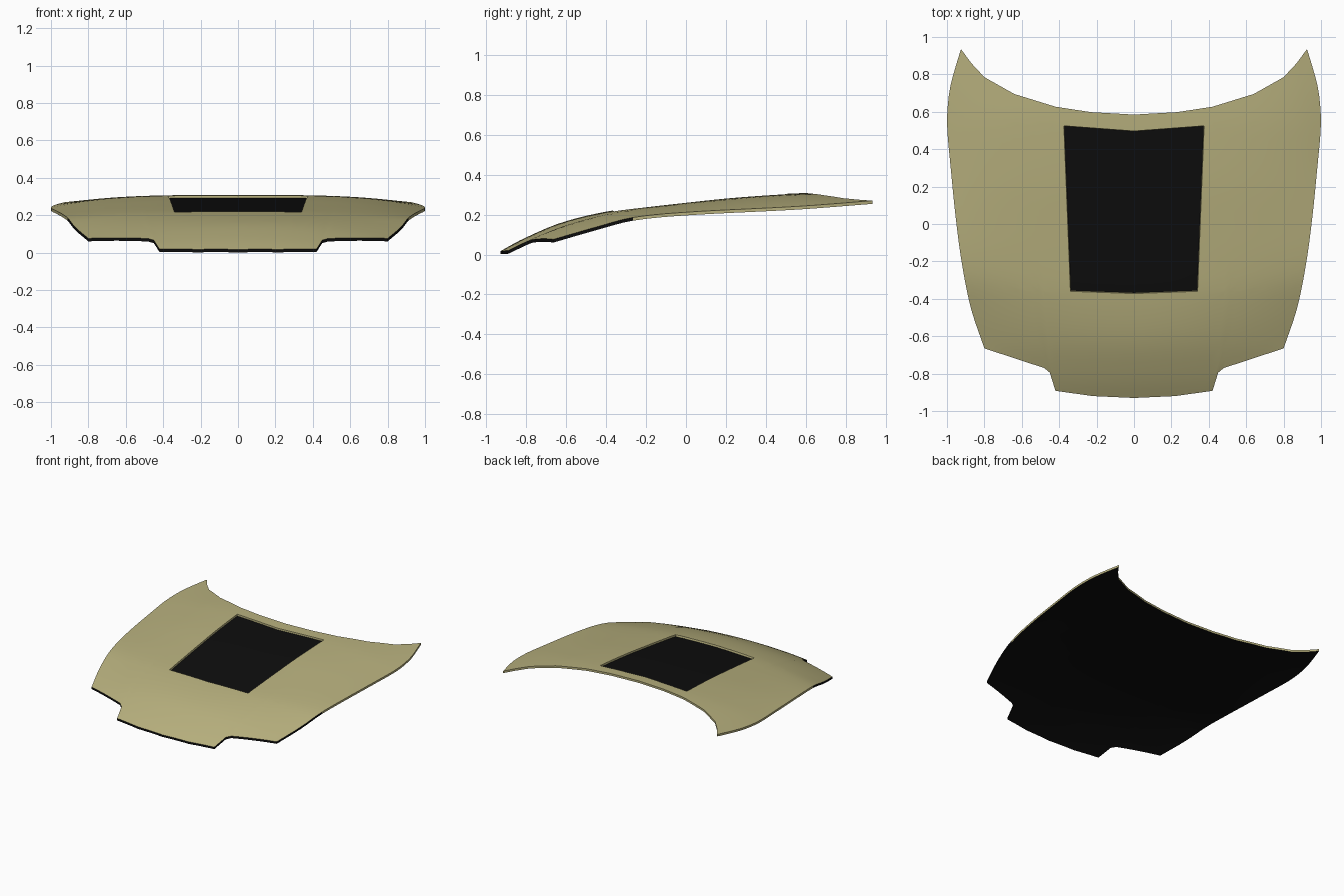
import bpy, bmesh, math
from mathutils import Vector

if "Cube" in bpy.data.objects:
    bpy.data.objects.remove(bpy.data.objects["Cube"], do_unlink=True)

COLS, ROWS = 24, 32
THICK, RECESS = 0.016, 0.013


def material(name, rgb, rough):
    m = bpy.data.materials.new(name)
    m.use_nodes = True
    m.diffuse_color = (*rgb, 1)
    bsdf = m.node_tree.nodes["Principled BSDF"]
    bsdf.inputs["Base Color"].default_value = (*rgb, 1)
    bsdf.inputs["Roughness"].default_value = rough
    return m


def linear(keys, t):
    """Point on a polyline given as (parameter, x, y)."""
    for a, b in zip(keys, keys[1:]):
        if t <= b[0] + 1e-6:
            f = (t - a[0]) / (b[0] - a[0])
            return Vector(a[1:]).lerp(Vector(b[1:]), f)
    return Vector(keys[-1][1:])


def smooth(keys, t):
    """Smooth curve through (parameter, value) pairs."""
    t = min(max(t, keys[0][0]), keys[-1][0])
    n = len(keys)

    def slope(i):
        a, b = keys[max(i - 1, 0)], keys[min(i + 1, n - 1)]
        return (b[1] - a[1]) / (b[0] - a[0])

    for i in range(n - 1):
        (t0, v0), (t1, v1) = keys[i], keys[i + 1]
        if t <= t1:
            h = t1 - t0
            s = (t - t0) / h
            return (v0 * (1 + 2 * s) * (1 - s) ** 2 + slope(i) * h * s * (1 - s) ** 2
                    + v1 * s * s * (3 - 2 * s) + slope(i + 1) * h * s * s * (s - 1))


# Plan outline of the left half: notched nose, windscreen edge and fender edge
c = 1 / COLS
nose = [(0, 0, -.93), (6 * c, .22, -.92), (12 * c, .42, -.892), (13 * c, .45, -.795),
        (14 * c, .48, -.77), (1, .8, -.665)]
cowl = [(0, 0, .585), (6 * c, .23, .598), (11 * c, .42, .627), (16 * c, .64, .695),
        (21 * c, .8, .785), (23 * c, .87, .86), (1, .925, .935)]
fender = [(-.665, .8), (-.45, .872), (-.2, .922), (.05, .955), (.3, .98),
          (.5, .998), (.6, .998), (.72, .985), (.82, .96), (.935, .925)]

# Heights along the centre line and along the fender edge
crown = [(-.93, .017), (-.83, .072), (-.63, .158), (-.4, .215), (-.2, .24),
         (0, .262), (.2, .283), (.4, .298), (.6, .308), (.935, .305)]
edge = [(-.665, .076), (-.45, .138), (-.27, .185), (0, .212), (.57, .242), (.935, .27)]


def height(x, y):
    rise = min(max((y + .7) / 1.2, 0), 1)
    side = smooth(fender, y)
    drop = smooth(crown, max(y, -.665)) - smooth(edge, y)
    return smooth(crown, y) - drop * (x / side) ** (2 + 1.6 * rise)


def plan(u, v):
    p = linear(nose, u).lerp(linear(cowl, u), v)
    y = -.665 + 1.6 * v
    chord = linear(nose, 1).lerp(linear(cowl, 1), v)
    p += (Vector((smooth(fender, y), y)) - chord) * u
    return p


# Outer skin of the hood
bm = bmesh.new()
grid = []
for j in range(ROWS + 1):
    row = []
    for i in range(COLS + 1):
        p = plan(i / COLS, j / ROWS)
        row.append(bm.verts.new((p.x, p.y, height(p.x, p.y))))
    grid.append(row)
for j in range(ROWS):
    for i in range(COLS):
        bm.faces.new((grid[j][i], grid[j][i + 1], grid[j + 1][i + 1], grid[j + 1][i]))
outer = bm.faces[:]

# Dark underside
copy = bmesh.ops.duplicate(bm, geom=bm.verts[:] + bm.edges[:] + outer)["geom"]
under = [g for g in copy if isinstance(g, bmesh.types.BMFace)]
bmesh.ops.translate(bm, vec=(0, 0, -THICK),
                    verts=[g for g in copy if isinstance(g, bmesh.types.BMVert)])
bmesh.ops.reverse_faces(bm, faces=under)
for f in under:
    f.material_index = 1

# Rim joining skin and underside, dark around the nose
border = [e for f in outer for e in f.edges
          if e.is_boundary and max(v.co.x for v in e.verts) > 1e-5]
rim = bmesh.ops.extrude_edge_only(bm, edges=border)["geom"]
bmesh.ops.translate(bm, vec=(0, 0, -THICK),
                    verts=[g for g in rim if isinstance(g, bmesh.types.BMVert)])
for f in rim:
    if isinstance(f, bmesh.types.BMFace):
        f.material_index = 1 if f.calc_center_median().y < -.27 else 0
bmesh.ops.remove_doubles(bm, verts=bm.verts[:], dist=1e-4)

# Recessed dark centre panel, cut along its three edges
cuts = [((0, -.372), (.34, -.36)), ((.34, -.36), (.375, .525)), ((.375, .525), (0, .497))]


def is_outer(f):
    return f.normal.z > .3


bm.normal_update()
for a, b in cuts:
    faces = [f for f in bm.faces if is_outer(f) and f.material_index == 0
             and f.calc_center_median().x < .7 and abs(f.calc_center_median().y) < .56]
    geom = faces + list({e for f in faces for e in f.edges}) + list({v for f in faces for v in f.verts})
    normal = (b[1] - a[1], a[0] - b[0], 0)
    bmesh.ops.bisect_plane(bm, geom=geom, dist=1e-4, plane_co=(*a, 0), plane_no=normal)
    bm.normal_update()


def inside(p):
    return all((b[1] - a[1]) * (p.x - a[0]) - (b[0] - a[0]) * (p.y - a[1]) < 0 for a, b in cuts)


panel = [f for f in bm.faces if is_outer(f) and f.material_index == 0
         and inside(f.calc_center_median())]
bmesh.ops.inset_region(bm, faces=panel, thickness=.002, depth=-RECESS,
                       use_boundary=False, use_even_offset=True)
for f in panel:
    f.material_index = 1
for v in bm.verts:
    if abs(v.co.x) < .003:
        v.co.x = 0

mesh = bpy.data.meshes.new("hood")
bm.to_mesh(mesh)
bm.free()
mesh.materials.append(material("khaki paint", (.47, .43, .205), .5))
mesh.materials.append(material("matt black", (.004, .004, .004), .8))
hood = bpy.data.objects.new("hood", mesh)
bpy.context.collection.objects.link(hood)

# Right half mirrors the left
mirror = hood.modifiers.new("mirror", "MIRROR")
mirror.use_clip = True

bpy.context.view_layer.objects.active = hood
hood.select_set(True)
bpy.ops.object.shade_smooth_by_angle(angle=math.radians(30))
